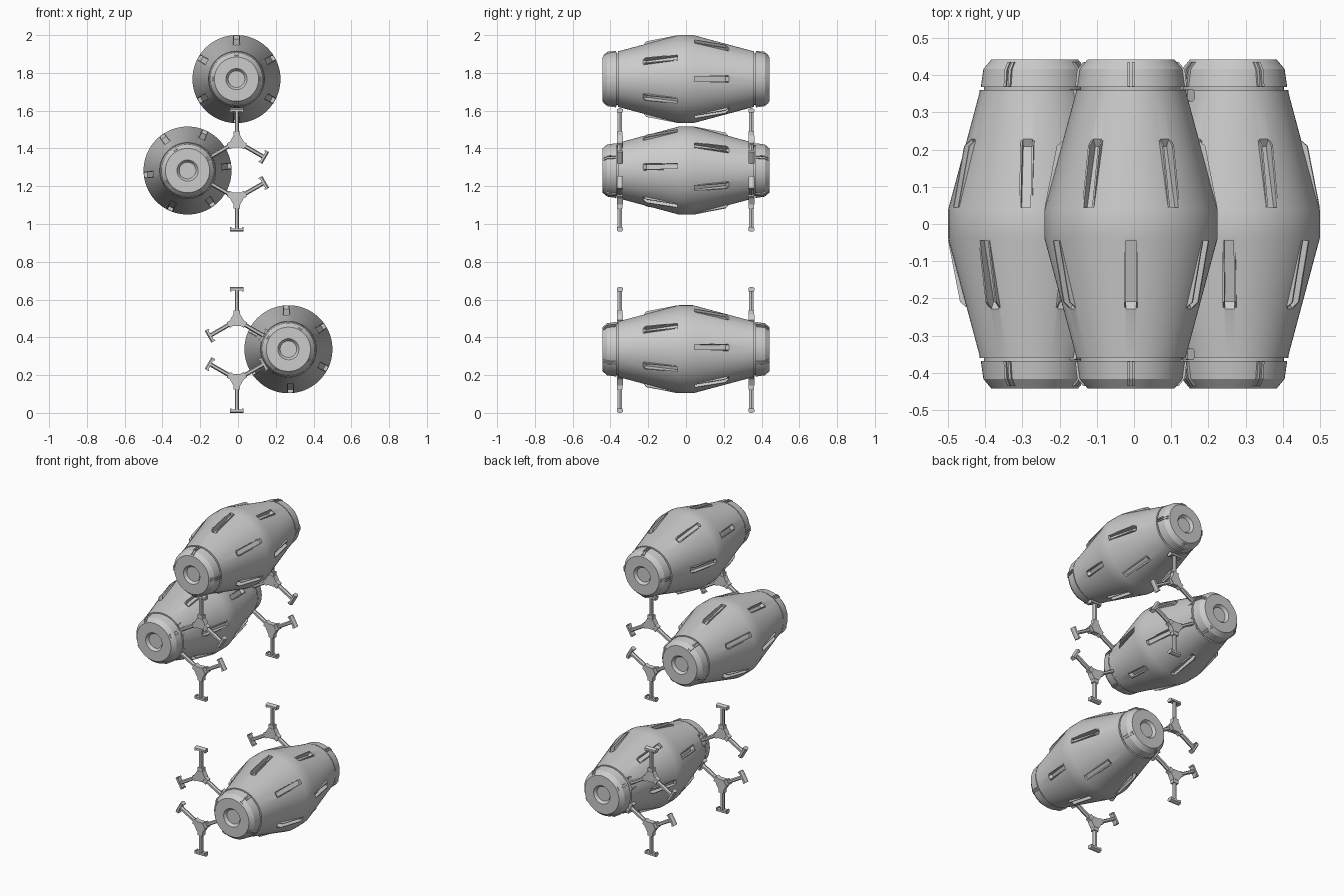
import bpy, bmesh, math
from mathutils import Matrix, Vector

if "Cube" in bpy.data.objects:
    bpy.data.objects.remove(bpy.data.objects["Cube"])


def rot(deg):
    """Turn about the barrel axis: local +x goes to the given angle in the xz plane."""
    return Matrix.Rotation(-math.radians(deg), 4, 'Y')


def finish(bm, name, angle=25):
    bmesh.ops.recalc_face_normals(bm, faces=bm.faces[:])
    me = bpy.data.meshes.new(name)
    bm.to_mesh(me)
    bm.free()
    ob = bpy.data.objects.new(name, me)
    bpy.context.collection.objects.link(ob)
    smooth(ob, angle)
    return ob


def smooth(ob, angle=25):
    bpy.ops.object.select_all(action='DESELECT')
    bpy.context.view_layer.objects.active = ob
    ob.select_set(True)
    bpy.ops.object.shade_smooth_by_angle(angle=math.radians(angle))


def prism(bm, pts, offset, m=Matrix()):
    """Extrude a polygon (3D points) along an offset vector."""
    a = [bm.verts.new(m @ Vector(p)) for p in pts]
    b = [bm.verts.new(m @ (Vector(p) + Vector(offset))) for p in pts]
    bm.faces.new(a)
    bm.faces.new(b[::-1])
    for i in range(len(a)):
        j = (i + 1) % len(a)
        bm.faces.new((a[i], b[i], b[j], a[j]))


def box(bm, x0, x1, y0, y1, z0, z1, m=Matrix()):
    prism(bm, [(x0, y0, z0), (x1, y0, z0), (x1, y1, z0), (x0, y1, z0)],
          (0, 0, z1 - z0), m)


def lathe(name, prof, n=72):
    bm = bmesh.new()
    rings = []
    for r, y in prof:
        if r == 0:
            rings.append([bm.verts.new((0, y, 0))] * n)
        else:
            rings.append([bm.verts.new((r * math.cos(2 * math.pi * i / n), y,
                                        r * math.sin(2 * math.pi * i / n))) for i in range(n)])
    for a, b in zip(rings, rings[1:]):
        for i in range(n):
            j = (i + 1) % n
            bm.faces.new(list(dict.fromkeys((a[i], a[j], b[j], b[i]))))
    return finish(bm, name)


def cone_r(t):
    return .233 - .085 * (t - .038) / .317


# Barrel body with grooved caps and dished ends
half = [(.233, .038), (.148, .355), (.148, .361), (.136, .361), (.136, .368), (.145, .368),
        (.138, .417), (.117, .442), (.056, .442), (.044, .426), (0, .426)]
profile = [(r, -y) for r, y in half[::-1]] + half
body = lathe("barrel_body", profile)

# Slot pockets and their raised side rails, staggered front and back
cut, rails = bmesh.new(), bmesh.new()
T0, T1 = .045, .228
for s, start in ((-1, 30), (1, 0)):
    for k in range(6):
        m = rot(start + 60 * k)
        pocket = [(cone_r(T0) + .03, T0), (cone_r(T0) - .018, T0),
                  (cone_r(.208) - .018, .208), (cone_r(T1) - .002, T1), (cone_r(T1) + .03, T1)]
        prism(cut, [(x, s * y, -.013) for x, y in pocket], (0, 0, .026), m)
        rail = [(cone_r(T0) - .004, T0), (cone_r(T0) + .001, T0),
                (cone_r(.21) + .013, .21), (cone_r(T1) - .004, T1)]
        for z in (-.018, .013):
            prism(rails, [(x, s * y, z) for x, y in rail], (0, 0, .005), m)
cutter = finish(cut, "slot_cutter")
rail_ob = finish(rails, "slot_rails")
mod = body.modifiers.new("slots", 'BOOLEAN')
mod.operation = 'DIFFERENCE'
mod.solver = 'EXACT'
mod.object = cutter
bpy.context.view_layer.objects.active = body
bpy.ops.object.modifier_apply(modifier="slots")
bpy.data.objects.remove(cutter)
smooth(body)

# Twin clip bars, four around each cap
bm = bmesh.new()
for s in (-1, 1):
    for k in range(4):
        for z in (-.010, .003):
            prism(bm, [(.13, s * .370, z), (.150, s * .370, z), (.145, s * .415, z),
                       (.128, s * .436, z), (.11, s * .436, z)], (0, 0, .007), rot(90 * k))
clips = finish(bm, "cap_clips")

# Place the three barrels: x, z, slot turn, clip turn
barrels = {"top": (-.008, 1.767, 0, 0), "middle": (-.267, 1.283, 36, 30),
           "bottom": (.267, .337, 3, 60)}
for name, (x, z, slot_turn, clip_turn) in barrels.items():
    for src, turn in ((body, slot_turn), (rail_ob, slot_turn), (clips, clip_turn)):
        ob = bpy.data.objects.new(f"{name}_{src.name}", src.data)
        ob.matrix_world = Matrix.Translation((x, 0, z)) @ rot(turn)
        bpy.context.collection.objects.link(ob)
for src in (body, rail_ob, clips):
    bpy.data.objects.remove(src)

# Three-armed bracket with a lobed hub and T-shaped feet
bm = bmesh.new()
hub = [(.036 * math.cos(math.radians(a)), -.016, .036 * math.sin(math.radians(a)))
       for a in range(0, 360, 60)]
prism(bm, hub, (0, .032, 0))
for k in range(3):
    m = rot(90 + 120 * k)
    box(bm, .02, .052, -.014, .014, -.017, .017, m)
    # slim arm with a diamond-edged section
    prism(bm, [(.04, -.012, -.006), (.04, -.012, .006), (.04, 0, .011), (.04, .012, .006),
               (.04, .012, -.006), (.04, 0, -.011)], (.122, 0, 0), m)
    # foot bar, tapered to its outer edge
    prism(bm, [(.158, -.016, -.036), (.170, -.016, -.036), (.176, -.006, -.036),
               (.176, .006, -.036), (.170, .016, -.036), (.158, .016, -.036)],
          (0, 0, .072), m)
    for z in (-.036, .028):
        box(bm, .152, .160, -.014, .014, z, z + .008, m)
bracket = finish(bm, "bracket")

# Four hubs, at both ends of the stack; alternate ones are upside down
for i, (z, turn) in enumerate(((1.437, 0), (1.135, 180), (.491, 0), (.176, 180))):
    for end, y in (("front", -.35), ("back", .346)):
        ob = bpy.data.objects.new(f"{end}_bracket_{i + 1}", bracket.data)
        ob.matrix_world = Matrix.Translation((-.006, y, z)) @ rot(turn)
        bpy.context.collection.objects.link(ob)
bpy.data.objects.remove(bracket)
